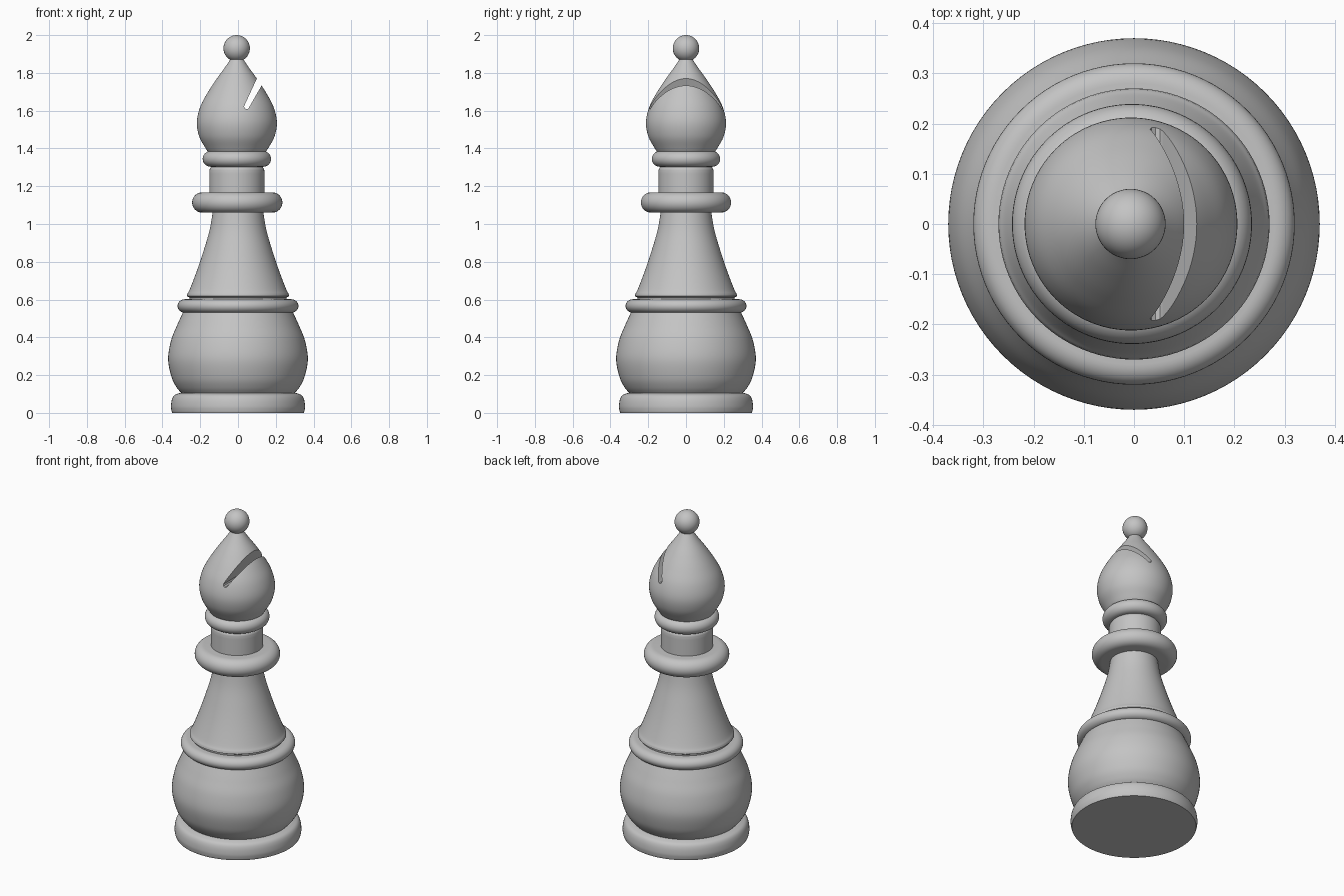
import bpy, bmesh, math
from mathutils import Vector

cube = bpy.data.objects.get("Cube")
if cube:
    bpy.data.objects.remove(cube, do_unlink=True)

STEPS = 96

grey = bpy.data.materials.new("plain grey")
grey.use_nodes = True
colour = (0.55, 0.55, 0.55, 1)
grey.diffuse_color = colour
grey.node_tree.nodes["Principled BSDF"].inputs["Base Color"].default_value = colour


def make_object(name, bm):
    bmesh.ops.recalc_face_normals(bm, faces=bm.faces)
    mesh = bpy.data.meshes.new(name)
    bm.to_mesh(mesh)
    bm.free()
    mesh.materials.append(grey)
    obj = bpy.data.objects.new(name, mesh)
    bpy.context.collection.objects.link(obj)
    return obj


def smooth(obj, angle=40):
    bpy.ops.object.select_all(action='DESELECT')
    obj.select_set(True)
    bpy.context.view_layer.objects.active = obj
    bpy.ops.object.shade_smooth_by_angle(angle=math.radians(angle))


def spline(points, n=6):
    """Smooth curve through a few (radius, height) points."""
    p = [Vector(q) for q in points]
    p = [2 * p[0] - p[1]] + p + [2 * p[-1] - p[-2]]
    out = []
    for a, b, c, d in zip(p, p[1:], p[2:], p[3:]):
        for i in range(n):
            t = i / n
            out.append(0.5 * (2 * b + (c - a) * t + (2 * a - 5 * b + 4 * c - d) * t * t
                              + (3 * b - a - 3 * c + d) * t ** 3))
    return out + [p[-2]]


def rounded(radius, low, high, depth, n=16):
    """Half-round rim bulging outwards between two heights."""
    mid, half = (low + high) / 2, (high - low) / 2
    return [(radius - depth + depth * math.cos(a), mid + half * math.sin(a))
            for a in (math.pi * (i / n - 0.5) for i in range(n + 1))]


def lathe(name, profile, x=0):
    """Closed solid of revolution with flat caps."""
    bm = bmesh.new()
    rings = []
    for r, z in profile:
        rings.append([bm.verts.new((x + r * math.cos(2 * math.pi * i / STEPS),
                                    r * math.sin(2 * math.pi * i / STEPS), z))
                      for i in range(STEPS)])
    for low, high in zip(rings, rings[1:]):
        for i in range(STEPS):
            j = (i + 1) % STEPS
            bm.faces.new((low[i], low[j], high[j], high[i]))
    bm.faces.new(rings[0])
    bm.faces.new(rings[-1])
    obj = make_object(name, bm)
    smooth(obj)
    return obj


# Foot and belly
lathe("foot", [(0.348, 0)] + spline([(0.352, 0.01), (0.355, 0.035), (0.35, 0.07),
                                     (0.337, 0.093), (0.31, 0.105)]))
lathe("belly", spline([(0.295, 0.1), (0.325, 0.135), (0.352, 0.19), (0.37, 0.285),
                       (0.354, 0.385), (0.322, 0.465), (0.29, 0.535)]))
lathe("waist_ring", rounded(0.32, 0.53, 0.602, 0.04))

# Flared skirt with a small lip, then collar and neck
lathe("skirt", [(0.255, 0.595), (0.258, 0.612), (0.27, 0.618)]
      + spline([(0.268, 0.63), (0.253, 0.66), (0.215, 0.76), (0.18, 0.865),
                (0.15, 0.97), (0.131, 1.08)]))
lathe("collar", rounded(0.239, 1.06, 1.168, 0.054), -0.004)
lathe("neck", [(0.146, 1.15), (0.146, 1.265)]
      + spline([(0.146, 1.275), (0.143, 1.292), (0.13, 1.31)]), -0.006)
lathe("head_ring", rounded(0.181, 1.303, 1.386, 0.042), -0.006)

# Pointed head with a slanted slot cut through it
head = lathe("head", spline([(0.145, 1.37), (0.168, 1.405), (0.2, 1.465), (0.212, 1.54),
                             (0.194, 1.62), (0.155, 1.695), (0.108, 1.767),
                             (0.066, 1.825), (0.034, 1.873), (0.022, 1.9)]), -0.006)

bm = bmesh.new()
outline = [(0.032, 1.623), (0.035, 1.613), (0.043, 1.608), (0.052, 1.609),
           (0.057, 1.615), (0.171, 1.813), (0.138, 1.853)]
slot = bm.faces.new([bm.verts.new((x, -0.4, z)) for x, z in outline])
moved = bmesh.ops.extrude_face_region(bm, geom=[slot])["geom"]
bmesh.ops.translate(bm, vec=(0, 0.8, 0),
                    verts=[v for v in moved if isinstance(v, bmesh.types.BMVert)])
cutter = make_object("slot_cutter", bm)

cut = head.modifiers.new("slot", 'BOOLEAN')
cut.operation, cut.solver, cut.object = 'DIFFERENCE', 'EXACT', cutter
bpy.context.view_layer.objects.active = head
bpy.ops.object.modifier_apply(modifier=cut.name)
bpy.data.objects.remove(cutter, do_unlink=True)
smooth(head, 30)

# Ball on the tip
bm = bmesh.new()
bmesh.ops.create_uvsphere(bm, u_segments=48, v_segments=24, radius=0.07)
bmesh.ops.translate(bm, verts=bm.verts, vec=(-0.007, 0, 1.93))
smooth(make_object("tip_ball", bm))
